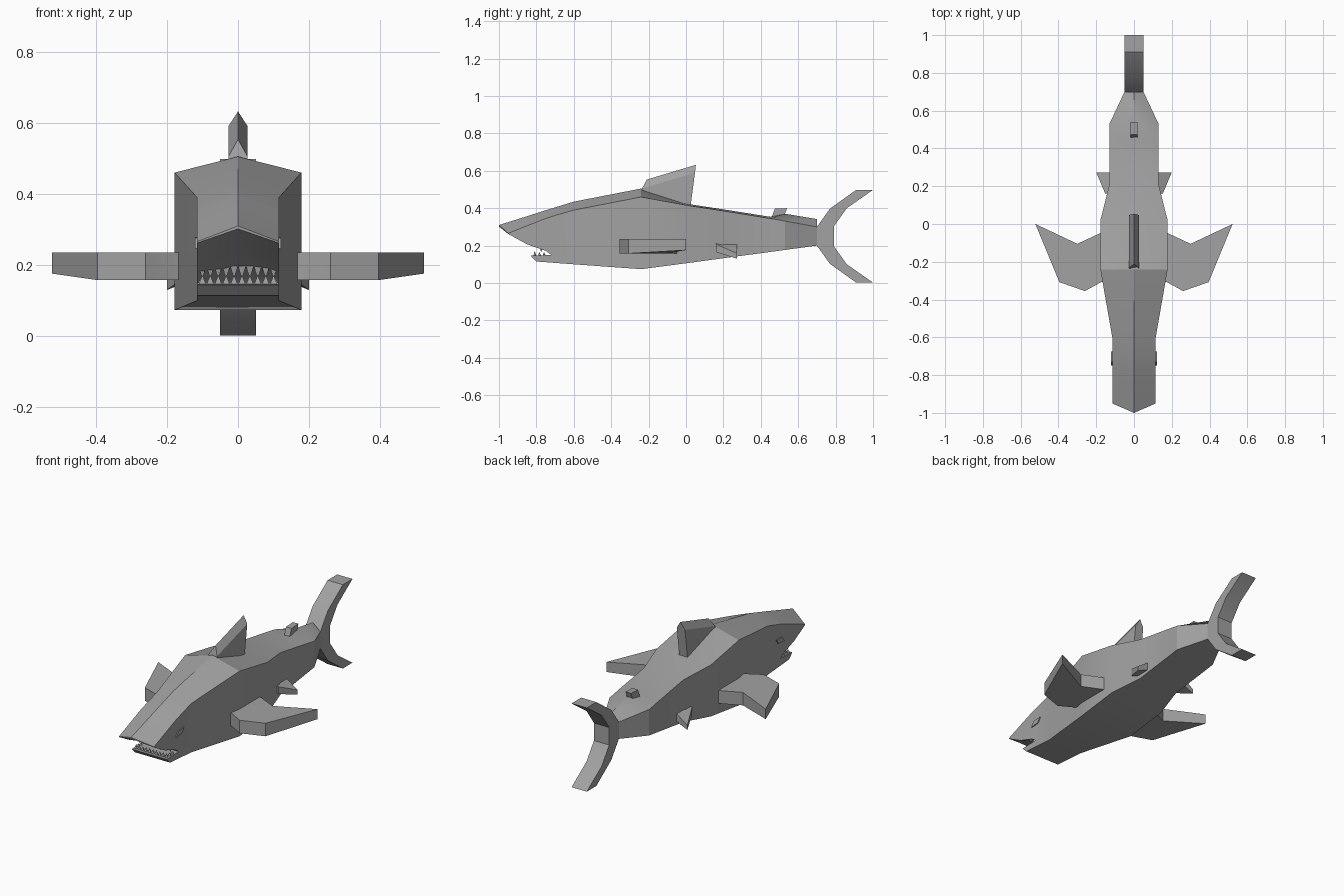
import bpy, bmesh, math

if "Cube" in bpy.data.objects:
    bpy.data.objects.remove(bpy.data.objects["Cube"])

grey = bpy.data.materials.new("shark_grey")
grey.diffuse_color = (0.36, 0.36, 0.36, 1)
grey.use_nodes = True
grey.node_tree.nodes["Principled BSDF"].inputs["Base Color"].default_value = grey.diffuse_color


def finish(name, bm, mirror=False):
    bmesh.ops.remove_doubles(bm, verts=bm.verts, dist=0.0005)
    bmesh.ops.recalc_face_normals(bm, faces=bm.faces)
    me = bpy.data.meshes.new(name)
    bm.to_mesh(me)
    bm.free()
    me.materials.append(grey)
    ob = bpy.data.objects.new(name, me)
    bpy.context.collection.objects.link(ob)
    if mirror:
        ob.modifiers.new("mirror", 'MIRROR').use_axis[0] = True
    bpy.ops.object.select_all(action='DESELECT')
    ob.select_set(True)
    bpy.context.view_layer.objects.active = ob
    bpy.ops.object.shade_smooth_by_angle(angle=math.radians(25))
    return ob


def loft(name, rings, cap_start=False, cap_end=False, mirror=False):
    """Skin a list of rings, each a list of points."""
    bm = bmesh.new()
    vs = [[bm.verts.new(p) for p in r] for r in rings]
    n = len(vs[0])
    for a, b in zip(vs, vs[1:]):
        for i in range(n):
            j = (i + 1) % n
            bm.faces.new((a[i], a[j], b[j], b[i]))
    if cap_start:
        bm.faces.new(vs[0])
    if cap_end:
        bm.faces.new(vs[-1])
    return finish(name, bm, mirror)


def section(y, w, bottom, side, ridge, roof=None, yc=None):
    """Six-sided cross-section with a raised ridge on the centre line."""
    yc = y if yc is None else yc
    roof = bottom if roof is None else roof
    return [(-w, y, bottom), (0, yc, roof), (w, y, bottom),
            (w, y, side), (0, yc, ridge), (-w, y, side)]


# Body from the mouth corner to the tail root
loft("body", [section(*s) for s in (
    (-0.72, 0.115, 0.109, 0.355, 0.398),
    (-0.60, 0.115, 0.100, 0.390, 0.435),
    (-0.24, 0.178, 0.074, 0.460, 0.505),
    (0.02, 0.178, 0.108, 0.413, 0.421),
    (0.21, 0.130, 0.134, 0.384, 0.392),
    (0.45, 0.130, 0.166, 0.345, 0.354),
    (0.53, 0.130, 0.177, 0.331, 0.370),
    (0.70, 0.050, 0.200, 0.300, 0.342))], cap_end=True)

# Upper head with the arched roof of the mouth
loft("upper_head", [section(*s) for s in (
    (-0.95, 0.115, 0.262, 0.266, 0.31, 0.302, -1.0),
    (-0.85, 0.115, 0.207, 0.306, 0.357, 0.240),
    (-0.75, 0.115, 0.172, 0.345, 0.389, 0.185),
    (-0.72, 0.115, 0.150, 0.355, 0.398, 0.150))], cap_start=True)

# Lower jaw
loft("lower_jaw", [section(*s) for s in (
    (-0.83, 0.115, 0.144, 0.146, 0.146),
    (-0.80, 0.115, 0.115, 0.147, 0.147),
    (-0.72, 0.115, 0.109, 0.150, 0.150))], cap_start=True)


# Teeth along the jaw front and sides
def tooth(bm, x, y, z, height, r):
    base = [bm.verts.new((x + r * dx, y + r * dy, z))
            for dx, dy in ((-1, -.5), (1, -.5), (0, 1))]
    tip = bm.verts.new((x, y, z + height))
    bm.faces.new(base)
    for i in range(3):
        bm.faces.new((base[i], base[(i + 1) % 3], tip))


lower, upper = bmesh.new(), bmesh.new()
for i in range(10):
    x = -0.1 + i * 0.2 / 9
    tooth(lower, x, -0.81, 0.144, 0.028, 0.011)
    tooth(upper, x, -0.775, 0.197, -0.035, 0.011)
for s in (-1, 1):
    for y in (-0.785, -0.76):
        tooth(lower, s * 0.103, y, 0.146, 0.02, 0.011)
finish("lower_teeth", lower)
finish("upper_teeth", upper)


# Tail fin, one crescent of constant thickness
half_tail = [(0.70, 0.05), (0.77, 0.148), (0.91, 0.248), (1.0, 0.248),
             (0.86, 0.15), (0.79, 0.052)]
tail = half_tail + [(y, -z) for y, z in reversed(half_tail)]
loft("tail_fin", [[(x, y, z + 0.25) for y, z in tail] for x in (-0.05, 0.05)],
     True, True)

# Dorsal fin with a peaked top edge
loft("dorsal_fin", [
    [(-0.027, -0.24, 0.46), (0.027, -0.24, 0.46), (0.027, -0.235, 0.505),
     (0, -0.21, 0.553), (-0.027, -0.235, 0.505)],
    [(-0.027, 0.023, 0.40), (0.027, 0.023, 0.40), (0.027, 0.048, 0.59),
     (0, 0.053, 0.632), (-0.027, 0.048, 0.59)]], True, True)

# Small rear dorsal fin
rear = [(0.45, 0.33), (0.475, 0.397), (0.54, 0.40), (0.515, 0.33)]
loft("rear_dorsal_fin", [[(x, y, z) for y, z in rear] for x in (-0.018, 0.018)],
     True, True)

# Pectoral fins, thinner at the tips
pectoral = [(0.15, -0.30, 0.158), (0.178, -0.31, 0.158), (0.26, -0.355, 0.158),
            (0.395, -0.308, 0.158), (0.522, 0.0, 0.176),
            (0.30, -0.105, 0.158), (0.15, -0.035, 0.158)]
loft("pectoral_fin", [pectoral, [(x, y, 0.235) for x, y, z in pectoral]],
     True, True, True)

# Pelvic fins sloping down and back
pelvic = [(0.11, 0.165, 0.165), (0.152, 0.16, 0.165), (0.20, 0.273, 0.13),
          (0.11, 0.273, 0.17)]
tops = (0.22, 0.208, 0.158, 0.22)
loft("pelvic_fin", [pelvic, [(p[0], p[1], z) for p, z in zip(pelvic, tops)]],
     True, True, True)

# Eyes as thin slanted plates
eye = [(-0.75, 0.246), (-0.73, 0.276), (-0.675, 0.279), (-0.695, 0.25)]
loft("eye", [[(x, y, z) for y, z in eye] for x in (0.114, 0.121)],
     True, True, True)
